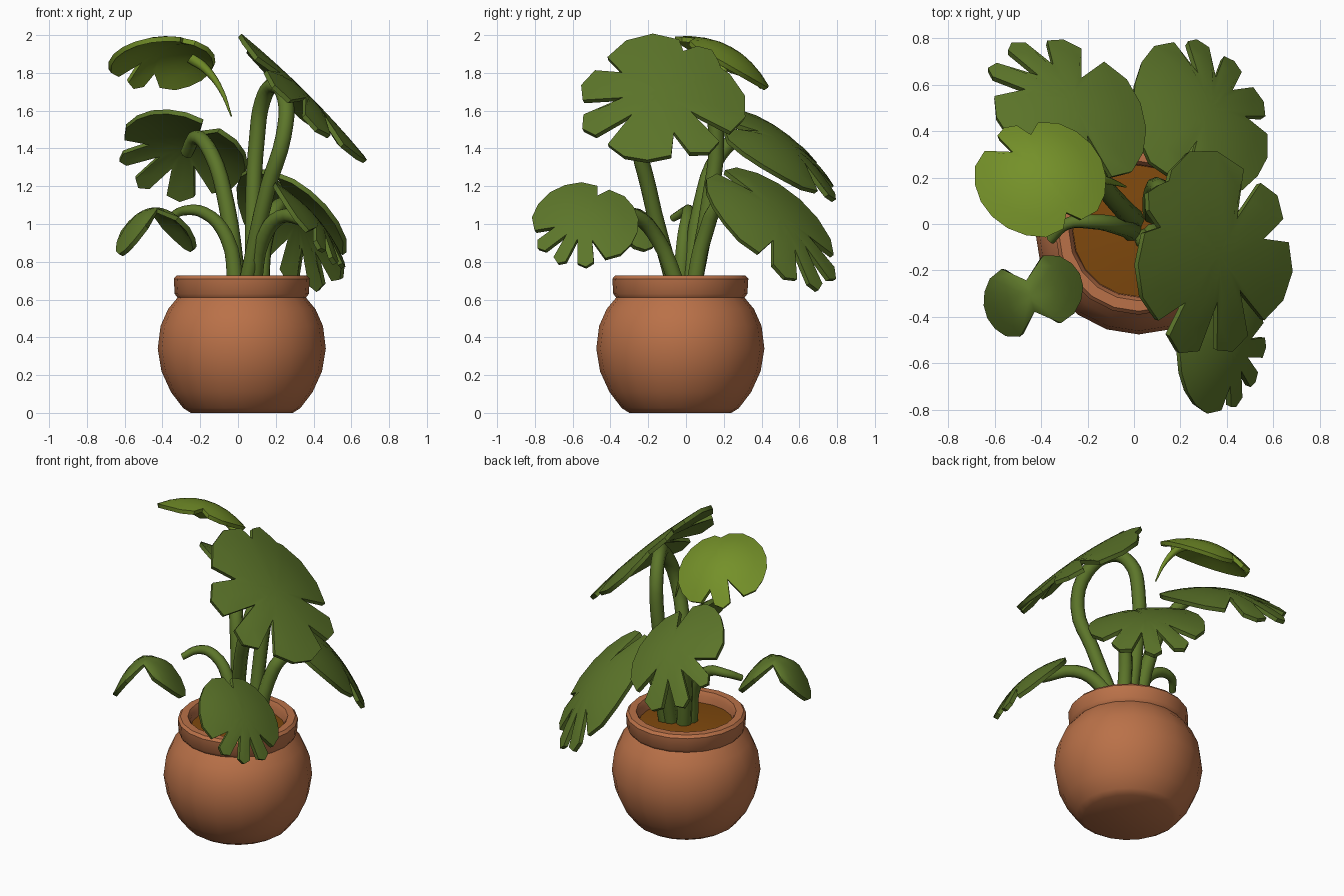
import bpy, bmesh
from math import radians, cos, sin, tau
from mathutils import Vector, Matrix

cube = bpy.data.objects.get("Cube")
if cube:
    bpy.data.objects.remove(cube, do_unlink=True)


def material(name, rgb):
    m = bpy.data.materials.new(name)
    m.use_nodes = True
    m.diffuse_color = (*rgb, 1)
    bsdf = m.node_tree.nodes["Principled BSDF"]
    bsdf.inputs["Base Color"].default_value = (*rgb, 1)
    bsdf.inputs["Roughness"].default_value = 0.8
    return m


TERRACOTTA = material("terracotta", (0.49, 0.165, 0.065))
SOIL = material("brown soil", (0.21, 0.065, 0.004))
GREEN = material("leaf green", (0.108, 0.18, 0.023))
BRIGHT = material("young leaf green", (0.175, 0.28, 0.022))


def finish(name, data, mat, thickness=0, angle=40):
    """Link an object, bake its modifiers and smooth its soft edges."""
    ob = bpy.data.objects.new(name, data)
    bpy.context.collection.objects.link(ob)
    data.materials.append(mat)
    if thickness:
        mod = ob.modifiers.new("thickness", 'SOLIDIFY')
        mod.thickness = thickness
        mod.offset = 0
    bpy.ops.object.select_all(action='DESELECT')
    ob.select_set(True)
    bpy.context.view_layer.objects.active = ob
    bpy.ops.object.convert(target='MESH')
    bpy.ops.object.shade_smooth_by_angle(angle=radians(angle))


def mesh_from(bm, name):
    me = bpy.data.meshes.new(name)
    bm.to_mesh(me)
    bm.free()
    return me


def lathe(name, profile, mat, centre, steps=20):
    bm = bmesh.new()
    verts = [bm.verts.new((r, 0, z)) for r, z in profile]
    edges = [bm.edges.new(pair) for pair in zip(verts, verts[1:])]
    bmesh.ops.spin(bm, geom=verts + edges, cent=(0, 0, 0), axis=(0, 0, 1),
                   angle=tau, steps=steps, use_duplicate=False)
    bmesh.ops.remove_doubles(bm, verts=bm.verts, dist=0.0005)
    bmesh.ops.recalc_face_normals(bm, faces=bm.faces)
    bmesh.ops.translate(bm, verts=bm.verts, vec=centre)
    finish(name, mesh_from(bm, name), mat)


def stem(name, points, mat=GREEN, start=0.046, end=0.036):
    """Tapered tube through the points."""
    cu = bpy.data.curves.new(name, 'CURVE')
    cu.dimensions = '3D'
    cu.bevel_depth = 1.0
    cu.bevel_resolution = 2
    cu.resolution_u = 4
    cu.use_fill_caps = True
    sp = cu.splines.new('BEZIER')
    sp.bezier_points.add(len(points) - 1)
    for i, (bp, co) in enumerate(zip(sp.bezier_points, points)):
        bp.co = co
        bp.handle_left_type = bp.handle_right_type = 'AUTO'
        bp.radius = start + (end - start) * i / (len(points) - 1)
    finish(name, cu, mat, angle=50)


def leaf(name, centre, normal, tip, size, slots, bend, mat=GREEN, gap=7):
    """Domed blade; slots are (angle from tip, depth left at the cut)."""
    w = Vector(normal).normalized()
    u = Vector(tip)
    u = (u - w * u.dot(w)).normalized()
    v = w.cross(u)
    place = Matrix((u, v, w)).transposed()
    # columns of (angle, radius) running around the outline
    slots = sorted(slots)
    columns = []
    for i, (a, depth) in enumerate(slots):
        b = slots[i + 1][0] if i + 1 < len(slots) else slots[0][0] + 360
        columns.append((a, depth))
        lo, hi = a + gap, b - gap
        n = max(2, round((hi - lo) / 18))
        for j in range(n + 1):
            columns.append((lo + (hi - lo) * j / n, 0.93 if j in (0, n) else 1))
    bm = bmesh.new()

    def point(angle, r):
        x = r * cos(radians(angle)) * size[0] / 2
        y = r * sin(radians(angle)) * size[1] / 2
        z = -bend[0] * x * x - bend[1] * y * y
        return bm.verts.new(Vector(centre) + place @ Vector((x, y, z)))

    hub = point(0, 0)
    rows = [[point(a, r * t / 4) for t in range(1, 5)] for a, r in columns]
    for p, q in zip(rows, rows[1:] + rows[:1]):
        bm.faces.new((hub, p[0], q[0]))
        for k in range(3):
            bm.faces.new((p[k], p[k + 1], q[k + 1], q[k]))
    finish(name, mesh_from(bm, name), mat, thickness=0.026)


# Pot with a thick rolled rim, and the soil inside
POT = (0.02, -0.03, 0)
lathe("pot", [(0, 0), (0.27, 0), (0.31, 0.025), (0.375, 0.11), (0.425, 0.22),
              (0.445, 0.34), (0.43, 0.46), (0.39, 0.55), (0.34, 0.61),
              (0.355, 0.63), (0.36, 0.71), (0.345, 0.727), (0.30, 0.727),
              (0.285, 0.70), (0.28, 0.62), (0, 0.62)], TERRACOTTA, POT)
lathe("soil", [(0, 0.675), (0.15, 0.67), (0.29, 0.655), (0.29, 0.63), (0, 0.63)],
      SOIL, POT)

# Stems
stem("looped_stem", [(0.08, 0.04, 0.66), (0.08, 0.12, 1.1), (0.10, 0.16, 1.45),
                     (0.13, 0.12, 1.65), (0.185, 0.01, 1.735), (0.25, -0.14, 1.66),
                     (0.24, -0.24, 1.46), (0.16, -0.2, 1.2), (0.04, -0.06, 0.66)],
     start=0.042, end=0.042)
stem("top_leaf_stem", [(-0.25, 0.21, 1.88), (-0.17, 0.2, 1.82),
                       (-0.09, 0.18, 1.71), (-0.035, 0.16, 1.57)],
     BRIGHT, start=0.032, end=0.004)
stem("back_right_stem", [(0, 0.02, 0.66), (-0.06, 0.08, 1.1), (-0.14, 0.18, 1.37),
                         (-0.22, 0.32, 1.46), (-0.27, 0.45, 1.38)])
stem("back_left_stem", [(0.12, 0.04, 0.66), (0.15, 0.1, 0.94),
                        (0.22, 0.19, 1.1), (0.28, 0.36, 1.04)])
stem("front_left_stem", [(0.08, -0.04, 0.66), (0.13, -0.15, 0.92),
                         (0.23, -0.27, 1.04), (0.36, -0.43, 1.02)])
stem("front_right_stem", [(-0.01, -0.03, 0.66), (-0.06, -0.01, 0.93),
                          (-0.18, 0.01, 1.06), (-0.29, 0, 1.07),
                          (-0.36, -0.07, 1.03)], end=0.02)

# Leaves
leaf("large_leaf", (0.36, -0.13, 1.68), (0.7, 0, 0.7), (0.05, -1, 0), (0.89, 0.95),
     [(-145, 0.88), (-112, 0.76), (-42, 0.6), (0, 0.45), (38, 0.45),
      (102, 0.6), (142, 0.42)], (0.5, 0.1))
leaf("top_leaf", (-0.405, 0.235, 1.925), (-0.02, 0.48, 0.87), (-0.6, 0.7, -0.3),
     (0.58, 0.54), [(-28, 0.65), (14, 0.5), (172, 0.75)], (1.1, 1.3), BRIGHT, gap=10)
leaf("back_right_leaf", (-0.275, 0.53, 1.415), (0.28, 0.58, 0.75), (-0.5, 0.7, -0.4),
     (0.8, 0.67), [(-58, 0.4), (-14, 0.5), (22, 0.45), (55, 0.55),
                   (172, 0.45)], (0.6, 0.5), gap=9)
leaf("back_left_leaf", (0.32, 0.495, 1.03), (0.53, 0.52, 0.65), (0.25, 0.7, -0.6),
     (0.88, 0.68), [(-68, 0.55), (-30, 0.5), (2, 0.45), (36, 0.45),
                    (178, 0.45)], (0.5, 0.5))
leaf("front_left_leaf", (0.41, -0.54, 1.02), (0.75, -0.08, 0.62), (0.3, -0.8, -0.4),
     (0.56, 0.58), [(-20, 0.55), (12, 0.45), (42, 0.45), (75, 0.5), (215, 0.65)],
     (0.8, 0.5))
leaf("front_right_leaf", (-0.445, -0.31, 1.075), (-0.06, 0, 1), (0.4, -0.87, 0),
     (0.35, 0.42), [(-8, 0.36), (172, 0.36)], (1.5, 5.2), gap=26)
